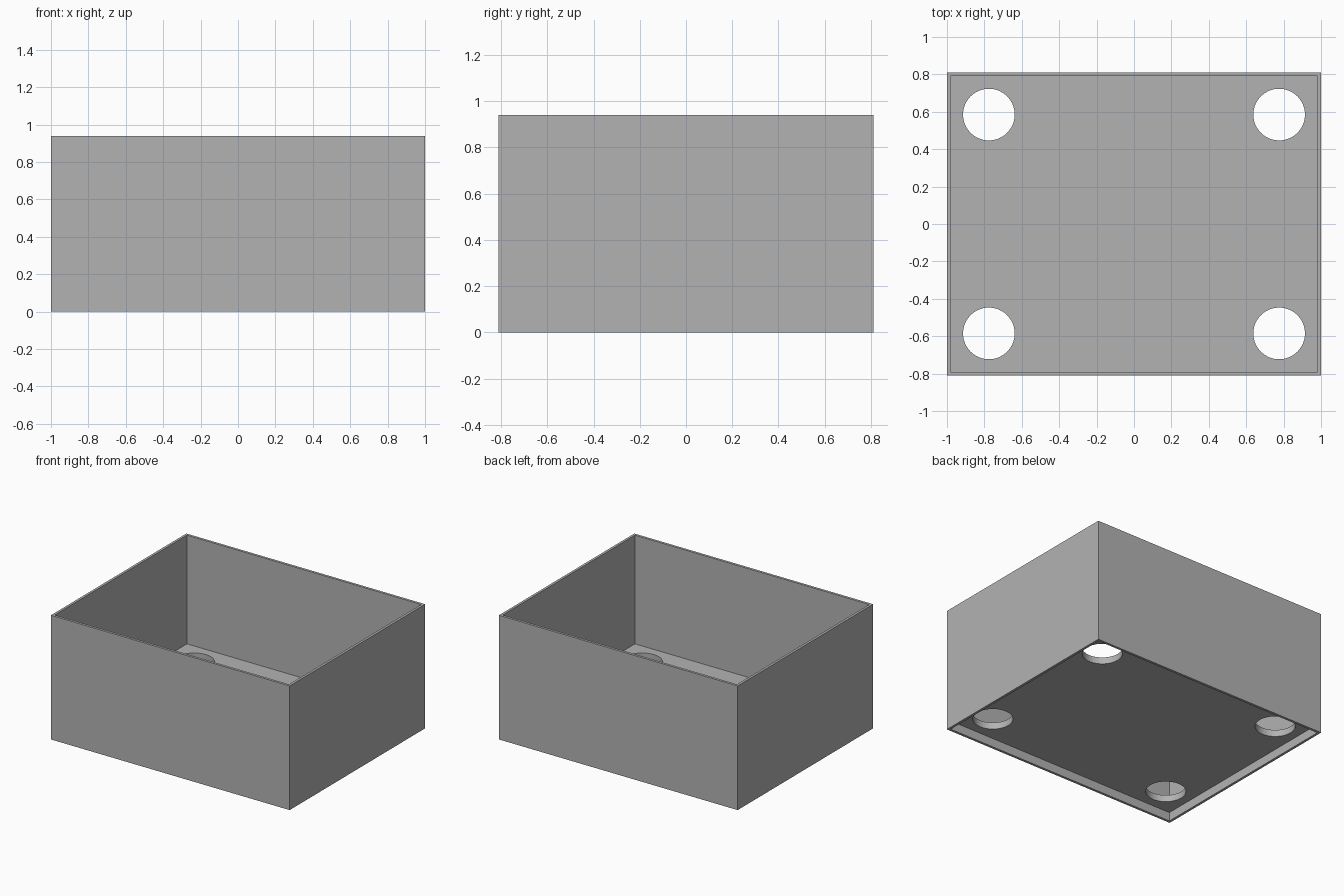
import bpy
import math

if "Cube" in bpy.data.objects:
    bpy.data.objects.remove(bpy.data.objects["Cube"], do_unlink=True)

# Overall sizes
HALF_X, HALF_Y, HEIGHT = 1.0, 0.81, 0.94
WALL = 0.019
FLOOR_BOTTOM, FLOOR_TOP = 0.066, 0.117
HOLE_X, HOLE_Y, HOLE_R = 0.776, 0.585, 0.138

grey = bpy.data.materials.new("plain_grey")
grey.use_nodes = True
grey.diffuse_color = (0.45, 0.45, 0.45, 1)
grey.node_tree.nodes["Principled BSDF"].inputs["Base Color"].default_value = grey.diffuse_color


def rectangle(hx, hy):
    return [(-hx, -hy), (hx, -hy), (hx, hy), (-hx, hy)]


def circle(cx, cy, r, sides=64):
    angles = [math.tau * i / sides for i in range(sides)]
    return [(cx + r * math.cos(a), cy + r * math.sin(a)) for a in angles]


def slab(name, outlines, bottom, top):
    """Extrude a flat outline with openings between two heights."""
    curve = bpy.data.curves.new(name + "_profile", "CURVE")
    curve.dimensions = "2D"
    curve.fill_mode = "BOTH"
    curve.extrude = (top - bottom) / 2
    for outline in outlines:
        spline = curve.splines.new("POLY")
        spline.points.add(len(outline) - 1)
        for point, (x, y) in zip(spline.points, outline):
            point.co = (x, y, 0, 1)
        spline.use_cyclic_u = True
    helper = bpy.data.objects.new(name + "_profile", curve)
    bpy.context.collection.objects.link(helper)
    graph = bpy.context.evaluated_depsgraph_get()
    mesh = bpy.data.meshes.new_from_object(helper.evaluated_get(graph))
    bpy.data.objects.remove(helper, do_unlink=True)

    obj = bpy.data.objects.new(name, mesh)
    bpy.context.collection.objects.link(obj)
    obj.location.z = (bottom + top) / 2
    mesh.materials.clear()
    mesh.materials.append(grey)
    bpy.ops.object.select_all(action="DESELECT")
    obj.select_set(True)
    bpy.context.view_layer.objects.active = obj
    # Join the caps to the sides so the solid is closed
    bpy.ops.object.mode_set(mode="EDIT")
    bpy.ops.mesh.select_all(action="SELECT")
    bpy.ops.mesh.remove_doubles(threshold=0.0001)
    bpy.ops.mesh.normals_make_consistent(inside=False)
    bpy.ops.object.mode_set(mode="OBJECT")
    bpy.ops.object.shade_smooth_by_angle(angle=math.radians(30))
    return obj


# Thin walls, open at top and bottom
inner = rectangle(HALF_X - WALL, HALF_Y - WALL)
slab("box_walls", [rectangle(HALF_X, HALF_Y), inner], 0, HEIGHT)

# Raised floor with a round hole near each corner
holes = [circle(sx * HOLE_X, sy * HOLE_Y, HOLE_R) for sx in (-1, 1) for sy in (-1, 1)]
slab("box_floor", [inner] + holes, FLOOR_BOTTOM, FLOOR_TOP)
